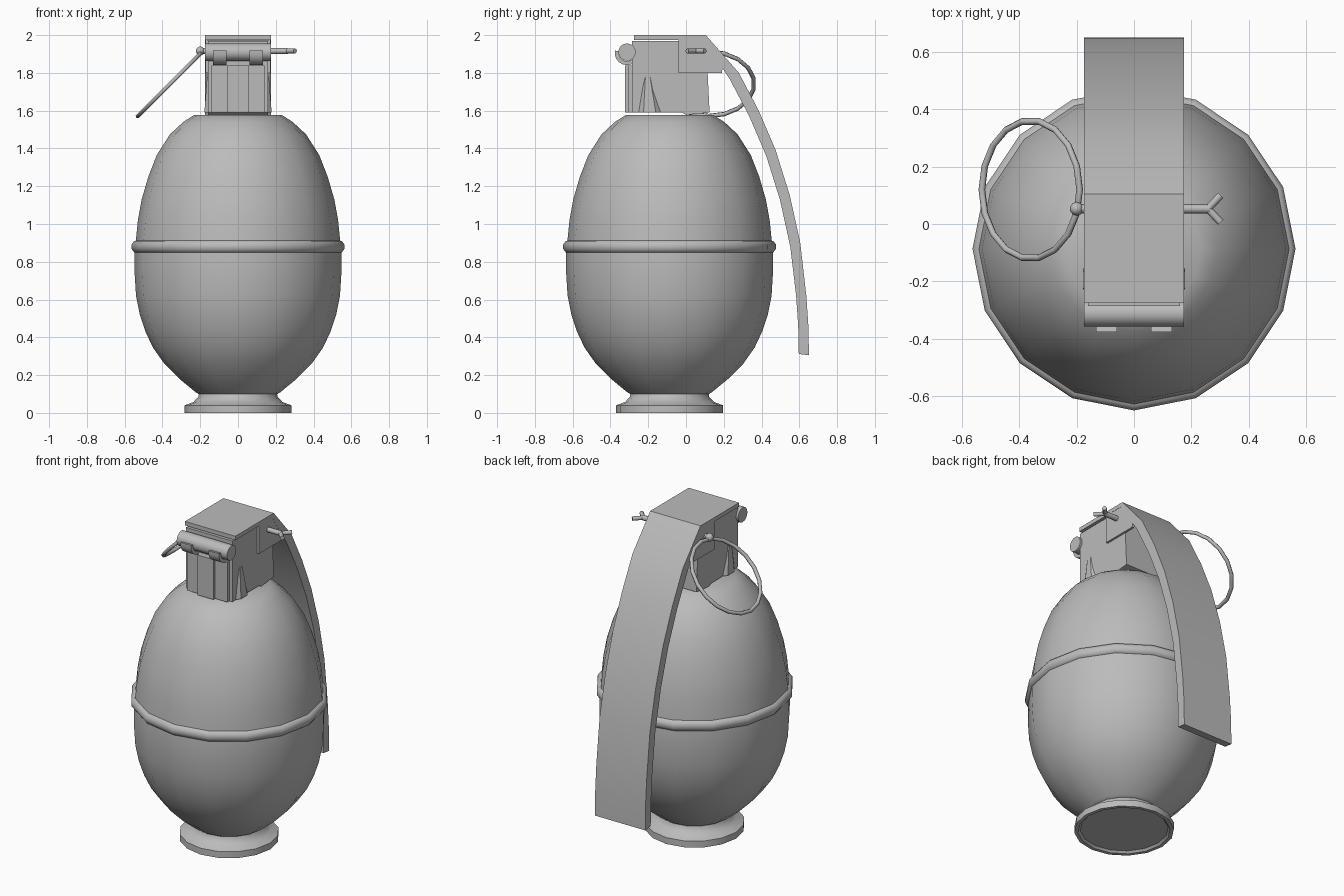
import bpy, bmesh, math
from mathutils import Vector

if "Cube" in bpy.data.objects:
    bpy.data.objects.remove(bpy.data.objects["Cube"])

grey = bpy.data.materials.new("plain grey")
grey.use_nodes = True
COLOUR = (0.5, 0.5, 0.5, 1)
grey.diffuse_color = COLOUR
grey.node_tree.nodes["Principled BSDF"].inputs["Base Color"].default_value = COLOUR

AXIS_Y = -0.087   # centre line of the round body


def finish(bm, name, angle=None):
    """Turn a bmesh into a named, coloured object, smooth below the angle."""
    bmesh.ops.recalc_face_normals(bm, faces=bm.faces)
    mesh = bpy.data.meshes.new(name)
    bm.to_mesh(mesh)
    bm.free()
    mesh.materials.append(grey)
    obj = bpy.data.objects.new(name, mesh)
    bpy.context.collection.objects.link(obj)
    if angle:
        bpy.ops.object.select_all(action='DESELECT')
        obj.select_set(True)
        bpy.context.view_layer.objects.active = obj
        bpy.ops.object.shade_smooth_by_angle(angle=math.radians(angle))
    return obj


def lathe(name, profile, closed=False, angle=40, sides=16):
    """Spin (radius, z) points around the body axis; open profiles get caps."""
    bm = bmesh.new()
    rings = []
    for r, z in profile:
        rings.append([bm.verts.new((r * math.cos(2 * math.pi * i / sides),
                                    AXIS_Y + r * math.sin(2 * math.pi * i / sides), z))
                      for i in range(sides)])
    pairs = list(zip(rings, rings[1:]))
    if closed:
        pairs.append((rings[-1], rings[0]))
    else:
        bm.faces.new(rings[0])
        bm.faces.new(rings[-1])
    for a, b in pairs:
        for i in range(sides):
            j = (i + 1) % sides
            bm.faces.new((a[i], a[j], b[j], b[i]))
    return finish(bm, name, angle)


def extrude_x(name, outline, x0, x1, angle=None):
    """Extrude a (y, z) outline between two x positions."""
    bm = bmesh.new()
    a = [bm.verts.new((x0, y, z)) for y, z in outline]
    b = [bm.verts.new((x1, y, z)) for y, z in outline]
    bm.faces.new(a)
    bm.faces.new(b)
    for i in range(len(a)):
        j = (i + 1) % len(a)
        bm.faces.new((a[i], a[j], b[j], b[i]))
    return finish(bm, name, angle)


def box(name, x0, x1, y0, y1, z0, z1):
    return extrude_x(name, [(y0, z0), (y1, z0), (y1, z1), (y0, z1)], x0, x1)


def rod(name, p, q, radius, sides=8):
    """Cylinder between two points."""
    p, q = Vector(p), Vector(q)
    bm = bmesh.new()
    bmesh.ops.create_cone(bm, cap_ends=True, segments=sides, radius1=radius,
                          radius2=radius, depth=(q - p).length)
    turn = (q - p).to_track_quat('Z', 'Y')
    for v in bm.verts:
        v.co = turn @ v.co + (p + q) / 2
    return finish(bm, name, 50)


# Egg-shaped body in one smooth shell
lathe("body", [(0.2, 0.095), (0.225, 0.11), (0.31, 0.18), (0.39, 0.26), (0.45, 0.345),
               (0.49, 0.43), (0.52, 0.52), (0.54, 0.62), (0.548, 0.75), (0.547, 0.85),
               (0.539, 0.93), (0.53, 1.02), (0.51, 1.13), (0.475, 1.25), (0.43, 1.365),
               (0.36, 1.475), (0.29, 1.54), (0.232, 1.577)])

# Raised seam around the middle
lathe("seam_ring", [(0.53, 0.845), (0.55, 0.85), (0.563, 0.868), (0.563, 0.892),
                    (0.55, 0.91), (0.53, 0.914)], closed=True, angle=50)

# Foot with a shallow recess underneath
lathe("foot", [(0.25, 0.012), (0.262, 0.0), (0.283, 0.0), (0.283, 0.04), (0.235, 0.058),
               (0.21, 0.085), (0.205, 0.115)])

# Fuse head with its front ribs
extrude_x("head_block", [(-0.285, 1.59), (-0.02, 1.59), (0.0, 1.578), (0.125, 1.59),
                         (0.115, 1.79), (0.1, 1.97), (-0.285, 1.97)], -0.16, 0.16)
box("front_rib", -0.055, 0.055, -0.322, -0.28, 1.59, 1.84)
for side, s in (("right", -1), ("left", 1)):
    box(side + "_front_step", s * 0.055, s * 0.14, -0.305, -0.28, 1.59, 1.84)

    # Tapered fin on the side of the head
    bm = bmesh.new()
    base = [bm.verts.new((s * x, y, 1.59)) for x, y in
            ((0.15, -0.265), (0.178, -0.225), (0.178, -0.16), (0.15, -0.12))]
    top = [bm.verts.new((s * x, y, 1.775)) for x, y in
           ((0.15, -0.22), (0.164, -0.215), (0.164, -0.19), (0.15, -0.185))]
    bm.faces.new(base)
    bm.faces.new(top)
    for i in range(4):
        j = (i + 1) % 4
        bm.faces.new((base[i], base[j], top[j], top[i]))
    finish(bm, side + "_fin")

    # Side flange folded down from the lever
    extrude_x(side + "_lever_flange", [(-0.04, 1.8), (0.19, 1.8), (0.2, 1.88),
                                       (0.1, 1.985), (-0.04, 1.985)], s * 0.158, s * 0.173)

    # Hook that wraps under the hinge bar
    arc = [math.radians(a) for a in range(170, 311, 20)]
    hook = [(-0.312 + 0.066 * math.cos(a), 1.907 + 0.066 * math.sin(a)) for a in arc]
    hook += [(-0.312 + 0.045 * math.cos(a), 1.907 + 0.045 * math.sin(a)) for a in reversed(arc)]
    extrude_x(side + "_hinge_hook", hook, s * 0.06, s * 0.133, 40)

# Hinge bar across the front
rod("hinge_bar", (-0.174, -0.312, 1.91), (0.174, -0.312, 1.91), 0.046, 16)

# Long curved lever: flat top plate, then a strip sweeping down the back
outer = [(-0.275, 2.0), (0.105, 2.0), (0.28, 1.8), (0.385, 1.6), (0.475, 1.39), (0.55, 1.15),
         (0.605, 0.9), (0.637, 0.62), (0.648, 0.46), (0.651, 0.305)]
inner = [(0.597, 0.312), (0.594, 0.46), (0.583, 0.62), (0.552, 0.88), (0.497, 1.13),
         (0.425, 1.36), (0.335, 1.57), (0.23, 1.77), (0.09, 1.975), (-0.275, 1.975)]
extrude_x("lever", outer + inner, -0.174, 0.174, 30)

# Safety pin with split end and ball
PY, PZ = 0.053, 1.916
rod("safety_pin", (-0.2, PY, PZ), (0.265, PY, PZ), 0.016)
for name, s in (("back", 1), ("front", -1)):
    rod("pin_prong_" + name, (0.258, PY, PZ), (0.302, PY + s * 0.047, PZ), 0.013)
bm = bmesh.new()
bmesh.ops.create_uvsphere(bm, u_segments=10, v_segments=6, radius=0.024)
bmesh.ops.translate(bm, verts=bm.verts, vec=(-0.2, PY, PZ))
finish(bm, "pin_ball", 60)

# Pull ring hanging at a slant
centre = Vector((-0.36, 0.12, 1.742))
along, across = Vector((1, 0, 1)).normalized(), Vector((0, 1, 0))
normal = along.cross(across)
bm = bmesh.new()
N, M = 18, 6
grid = []
for i in range(N):
    t = 2 * math.pi * i / N
    out = along * math.cos(t) + across * math.sin(t)
    grid.append([bm.verts.new(centre + out * (0.241 + 0.012 * math.cos(u)) + normal * 0.012 * math.sin(u))
                 for u in (2 * math.pi * k / M for k in range(M))])
for i in range(N):
    for k in range(M):
        a, b, k2 = grid[i], grid[(i + 1) % N], (k + 1) % M
        bm.faces.new((a[k], b[k], b[k2], a[k2]))
finish(bm, "pull_ring", 65)
